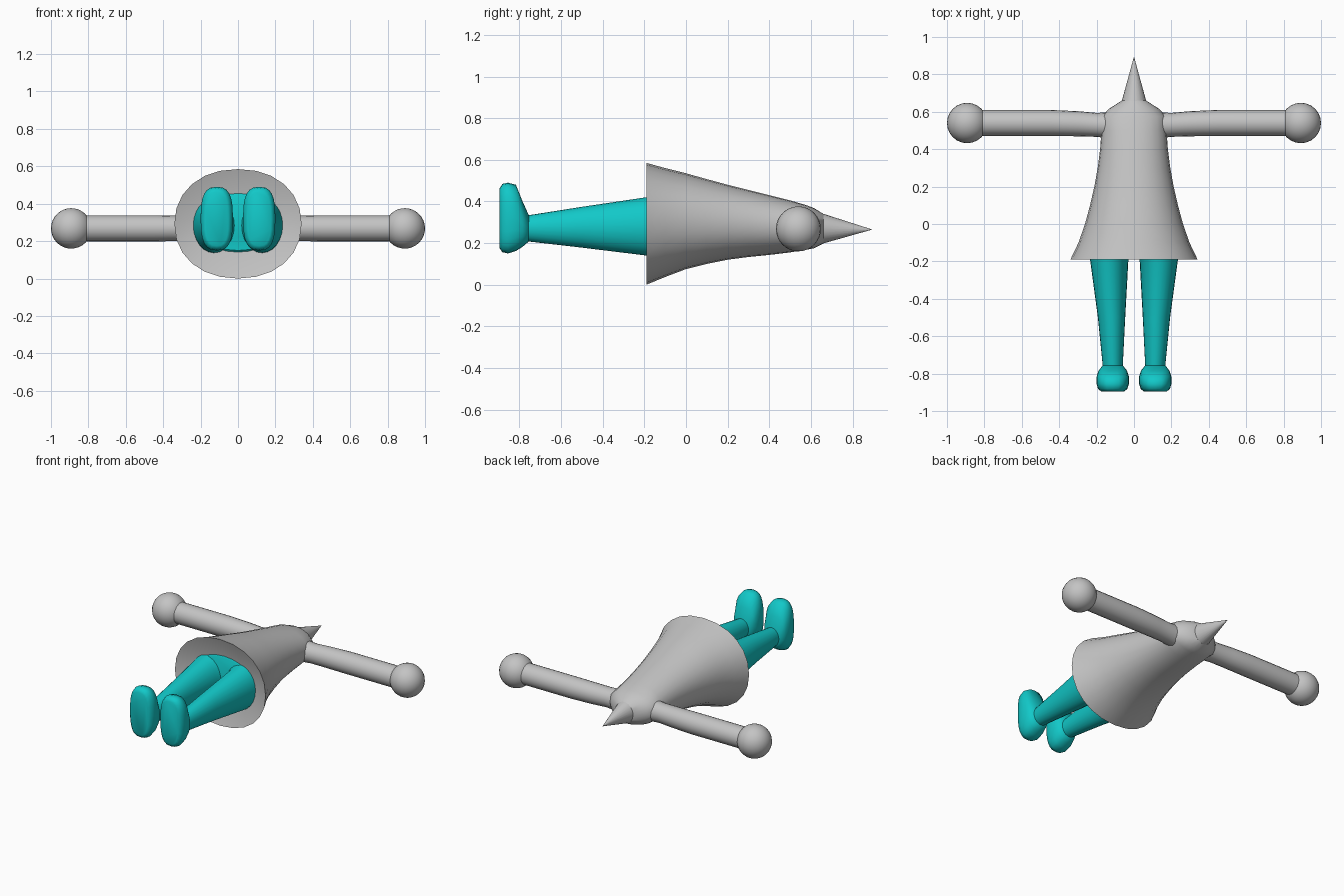
import bpy, bmesh, math
from mathutils import Matrix

if "Cube" in bpy.data.objects:
    bpy.data.objects.remove(bpy.data.objects["Cube"])


def material(name, rgb):
    m = bpy.data.materials.new(name)
    m.diffuse_color = (*rgb, 1)
    m.use_nodes = True
    m.node_tree.nodes["Principled BSDF"].inputs["Base Color"].default_value = m.diffuse_color
    return m


GRAY = material("light gray", (0.55, 0.55, 0.55))
TEAL = material("teal", (0.006, 0.58, 0.58))


def finish(name, bm, mat, angle=40):
    bmesh.ops.recalc_face_normals(bm, faces=bm.faces)
    mesh = bpy.data.meshes.new(name)
    bm.to_mesh(mesh)
    bm.free()
    mesh.materials.append(mat)
    ob = bpy.data.objects.new(name, mesh)
    bpy.context.collection.objects.link(ob)
    bpy.ops.object.select_all(action='DESELECT')
    ob.select_set(True)
    bpy.context.view_layer.objects.active = ob
    bpy.ops.object.shade_smooth_by_angle(angle=math.radians(angle))
    return ob


def loft(name, rings, mat, n=24, side=1, caps=(True, True), angle=40):
    """Rings along y: (y, x_low, x_high, z_low, z_high, roundness power)."""
    bm = bmesh.new()
    loops = []
    for y, x0, x1, z0, z1, p in rings:
        loop = []
        for i in range(n):
            a = 2 * math.pi * i / n
            c, s = math.cos(a), math.sin(a)
            cx = math.copysign(abs(c) ** (2 / p), c)
            sz = math.copysign(abs(s) ** (2 / p), s)
            loop.append(bm.verts.new((side * ((x0 + x1) / 2 + (x1 - x0) / 2 * cx), y,
                                      (z0 + z1) / 2 + (z1 - z0) / 2 * sz)))
        loops.append(loop)
    for a, b in zip(loops, loops[1:]):
        for i in range(n):
            j = (i + 1) % n
            bm.faces.new((a[i], a[j], b[j], b[i]))
    for cap, loop in zip(caps, (loops[0], loops[-1])):
        if cap:
            bm.faces.new(loop)
    return finish(name, bm, mat, angle)


# Gown: recessed underside, flared skirt, shoulders
body = [(-0.14, 0.20, 0.16, 0.43, 2), (-0.19, 0.34, 0.0, 0.585, 2.15),
        (-0.10, 0.297, 0.037, 0.56, 2.1), (0.0, 0.262, 0.075, 0.535, 2.1),
        (0.1, 0.235, 0.10, 0.507, 2.1), (0.2, 0.212, 0.12, 0.48, 2.1),
        (0.3, 0.194, 0.133, 0.455, 2.1), (0.4, 0.181, 0.143, 0.43, 2.1),
        (0.5, 0.174, 0.155, 0.405, 2.1), (0.575, 0.172, 0.167, 0.383, 2.1),
        (0.615, 0.135, 0.175, 0.368, 2), (0.66, 0.065, 0.198, 0.34, 2)]
loft("gown", [(y, -r, r, a, b, p) for y, r, a, b, p in body], GRAY)

# Pointed head
loft("pointed_head", [(0.655, -0.066, 0.066, 0.197, 0.342, 2),
                      (0.892, -0.001, 0.001, 0.264, 0.266, 2)], GRAY)

# Hips joining both legs
loft("hips", [(-0.155, -0.225, 0.225, 0.15, 0.445, 2),
              (-0.145, -0.24, 0.24, 0.14, 0.46, 2),
              (-0.08, -0.20, 0.20, 0.17, 0.43, 2)], TEAL)

leg = [(-0.13, 0.012, 0.242, 0.135, 0.435, 2), (-0.19, 0.03, 0.235, 0.14, 0.42, 2),
       (-0.5, 0.047, 0.193, 0.178, 0.374, 2), (-0.76, 0.06, 0.167, 0.208, 0.333, 2)]
foot = [(-0.755, 0.06, 0.167, 0.208, 0.333, 2), (-0.785, 0.037, 0.19, 0.182, 0.40, 2.3),
        (-0.817, 0.027, 0.20, 0.162, 0.48, 2.7), (-0.855, 0.027, 0.20, 0.15, 0.49, 2.8),
        (-0.882, 0.036, 0.192, 0.156, 0.484, 2.8), (-0.895, 0.052, 0.176, 0.175, 0.463, 2.8)]

for side, label in ((1, "right"), (-1, "left")):
    loft(label + "_leg", leg, TEAL, side=side)
    loft(label + "_foot", foot, TEAL, side=side, angle=60)

    # Arm tube, swelling slightly into the shoulder
    bm = bmesh.new()
    loops = []
    for x, y, r in ((0.06, 0.525, 0.075), (0.2, 0.53, 0.064), (0.3, 0.536, 0.067),
                    (0.45, 0.54, 0.07), (0.86, 0.54, 0.07)):
        loops.append([bm.verts.new((side * x, y + r * math.cos(math.tau * i / 20),
                                    0.268 + r * math.sin(math.tau * i / 20)))
                      for i in range(20)])
    for a, b in zip(loops, loops[1:]):
        for i in range(20):
            bm.faces.new((a[i], a[i - 1], b[i - 1], b[i]))
    finish(label + "_arm", bm, GRAY)

    # Ball hand
    bm = bmesh.new()
    bmesh.ops.create_uvsphere(bm, u_segments=24, v_segments=16, radius=0.108,
                              matrix=Matrix.Translation((side * 0.892, 0.54, 0.268)))
    finish(label + "_hand", bm, GRAY)
